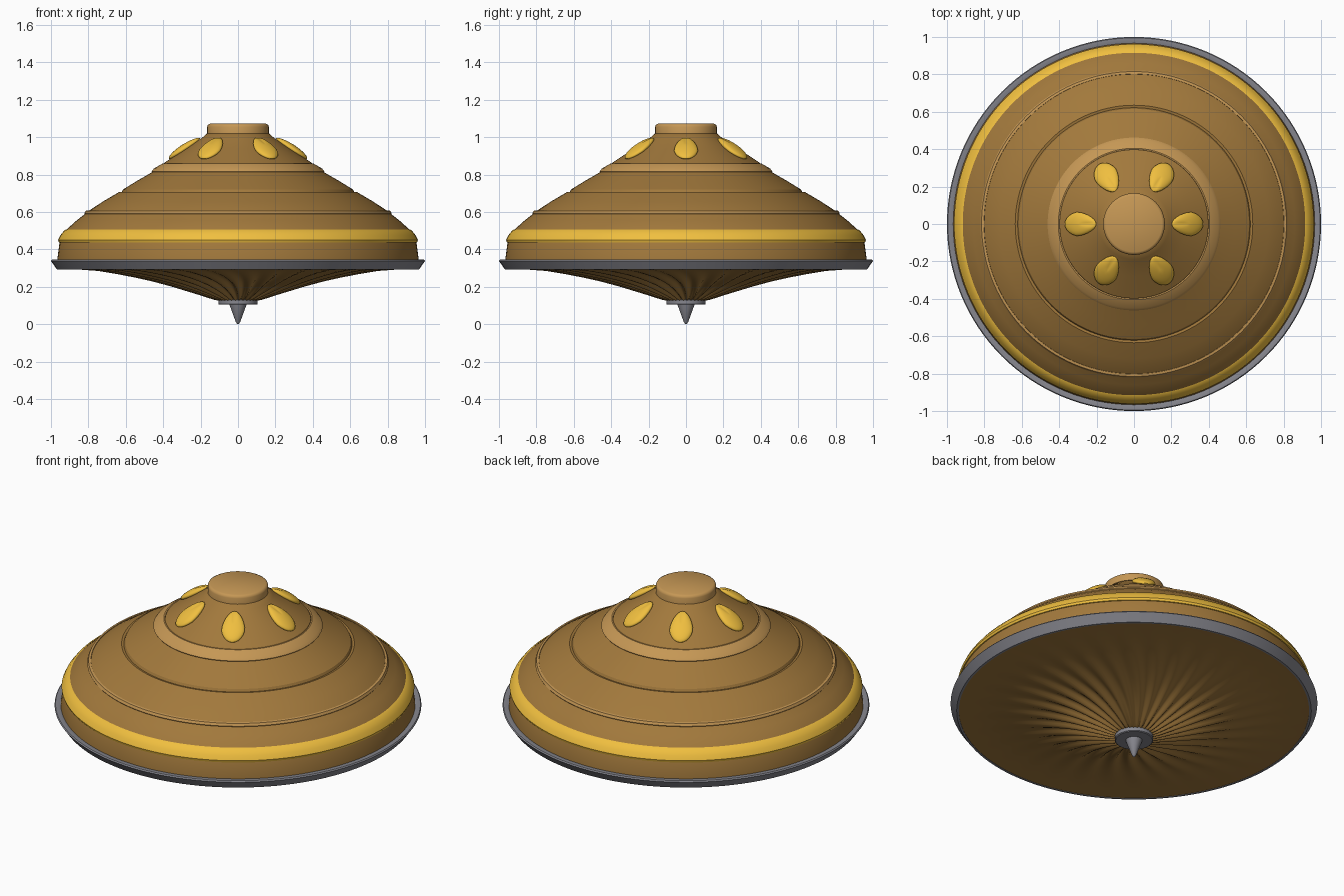
import bpy, bmesh, math
from mathutils import Matrix, Vector

if "Cube" in bpy.data.objects:
    bpy.data.objects.remove(bpy.data.objects["Cube"])

def material(name, rgb):
    m = bpy.data.materials.new(name)
    m.diffuse_color = (*rgb, 1)
    m.use_nodes = True
    m.node_tree.nodes["Principled BSDF"].inputs["Base Color"].default_value = m.diffuse_color
    return m

BROWN = material("bronze_brown", (0.36, 0.19, 0.045))
TAN = material("light_tan", (0.56, 0.31, 0.09))
GOLD = material("gold", (0.87, 0.52, 0.05))
STEEL = material("steel", (0.24, 0.24, 0.27))

def finish(bm, name, mat, angle=30):
    bmesh.ops.remove_doubles(bm, verts=bm.verts, dist=1e-5)
    bmesh.ops.recalc_face_normals(bm, faces=bm.faces)
    me = bpy.data.meshes.new(name)
    bm.to_mesh(me)
    bm.free()
    ob = bpy.data.objects.new(name, me)
    bpy.context.collection.objects.link(ob)
    me.materials.append(mat)
    bpy.ops.object.select_all(action='DESELECT')
    ob.select_set(True)
    bpy.context.view_layer.objects.active = ob
    bpy.ops.object.shade_smooth_by_angle(angle=math.radians(angle))
    return ob

def lathe(name, profile, mat, steps=128, offset=None, closed=False, angle=30):
    """Turn (radius, height) points round z; offset(r, a) shifts the height."""
    bm = bmesh.new()
    rings = []
    for r, z in profile:
        ring = []
        for i in range(steps):
            a = 2 * math.pi * i / steps
            dz = offset(r, a) if offset else 0
            ring.append(bm.verts.new((r * math.cos(a), r * math.sin(a), z + dz)))
        rings.append(ring)
    pairs = list(zip(rings, rings[1:]))
    if closed:
        pairs.append((rings[-1], rings[0]))
    for a, b in pairs:
        for i in range(steps):
            j = (i + 1) % steps
            bm.faces.new((a[i], a[j], b[j], b[i]))
    if not closed:
        bm.faces.new(rings[0])
        bm.faces.new(rings[-1])
    return finish(bm, name, mat, angle)

# Domed body with stepped tiers
lathe("body", [(0.12, 1.03), (0.165, 1.02), (0.19, 0.998), (0.28, 0.938), (0.395, 0.862),
               (0.40, 0.85), (0.455, 0.815), (0.54, 0.766), (0.615, 0.72), (0.622, 0.705),
               (0.635, 0.707), (0.72, 0.657), (0.80, 0.605), (0.81, 0.595), (0.86, 0.557),
               (0.92, 0.503), (0.94, 0.47), (0.955, 0.43), (0.967, 0.34), (0.967, 0.30)], BROWN)

# Raised tier rings
lathe("upper_ring", [(0.395, 0.84), (0.398, 0.857), (0.405, 0.858), (0.45, 0.832),
                     (0.462, 0.817), (0.452, 0.80)], TAN, closed=True)
lathe("middle_ring", [(0.798, 0.59), (0.802, 0.608), (0.815, 0.606), (0.822, 0.592),
                      (0.815, 0.58)], TAN, closed=True)

# Gold band near the widest part
lathe("gold_band", [(0.90, 0.49), (0.913, 0.508), (0.928, 0.502), (0.95, 0.475),
                    (0.962, 0.45), (0.958, 0.437), (0.94, 0.432)], GOLD, closed=True)

# Cap on top
lathe("cap", [(0.165, 1.005), (0.165, 1.055), (0.161, 1.066), (0.15, 1.072)], TAN, 64, angle=50)

# Grey rim
lathe("rim", [(0.95, 0.335), (0.97, 0.345), (0.995, 0.345), (1.0, 0.338), (0.967, 0.291),
              (0.955, 0.291)], STEEL, closed=True)

# Underside with swirling flutes that fade towards the rim
def flutes(r, a):
    fade = max(0, min(1, (0.8 - r) / 0.45)) * min(1, r / 0.25)
    return 0.012 * fade * math.cos(32 * (a + 0.35 * r))

lathe("underside", [(0.96, 0.31), (0.96, 0.293), (0.85, 0.292), (0.75, 0.286), (0.65, 0.272),
                    (0.55, 0.255), (0.45, 0.235), (0.36, 0.214), (0.28, 0.19), (0.20, 0.163),
                    (0.13, 0.137), (0.08, 0.125)], BROWN, 256, flutes, angle=50)

# Spinning tip with collar
lathe("tip_collar", [(0.09, 0.135), (0.105, 0.13), (0.105, 0.108), (0.10, 0.104)], STEEL, 48)
lathe("tip", [(0.046, 0.11), (0.044, 0.10), (0.012, 0.012), (0.006, 0.003), (0.001, 0.0)], STEEL, 32)

# Teardrop studs: pointed and creased at the top, broad below
def stud(index):
    bm = bmesh.new()
    bmesh.ops.create_uvsphere(bm, u_segments=24, v_segments=16, radius=1)
    for v in bm.verts:
        x, y, z = v.co
        crease = 0.5 * max(0, -x) * math.exp(-(y / 0.2) ** 2)
        width = 0.062 * (1 + 0.25 * x) if x < 0.3 else 0.066
        v.co = Vector((0.1 * x, width * y, 0.023 * z * (1 - crease)))
    slope = math.atan2(0.136, 0.205)
    turn = Matrix.Rotation(index * math.pi / 3, 4, 'Z')
    place = Matrix.Translation((0.286, 0, 0.94)) @ Matrix.Rotation(slope, 4, 'Y')
    bm.transform(turn @ place)
    finish(bm, f"stud_{index + 1}", GOLD, 45)

for k in range(6):
    stud(k)
